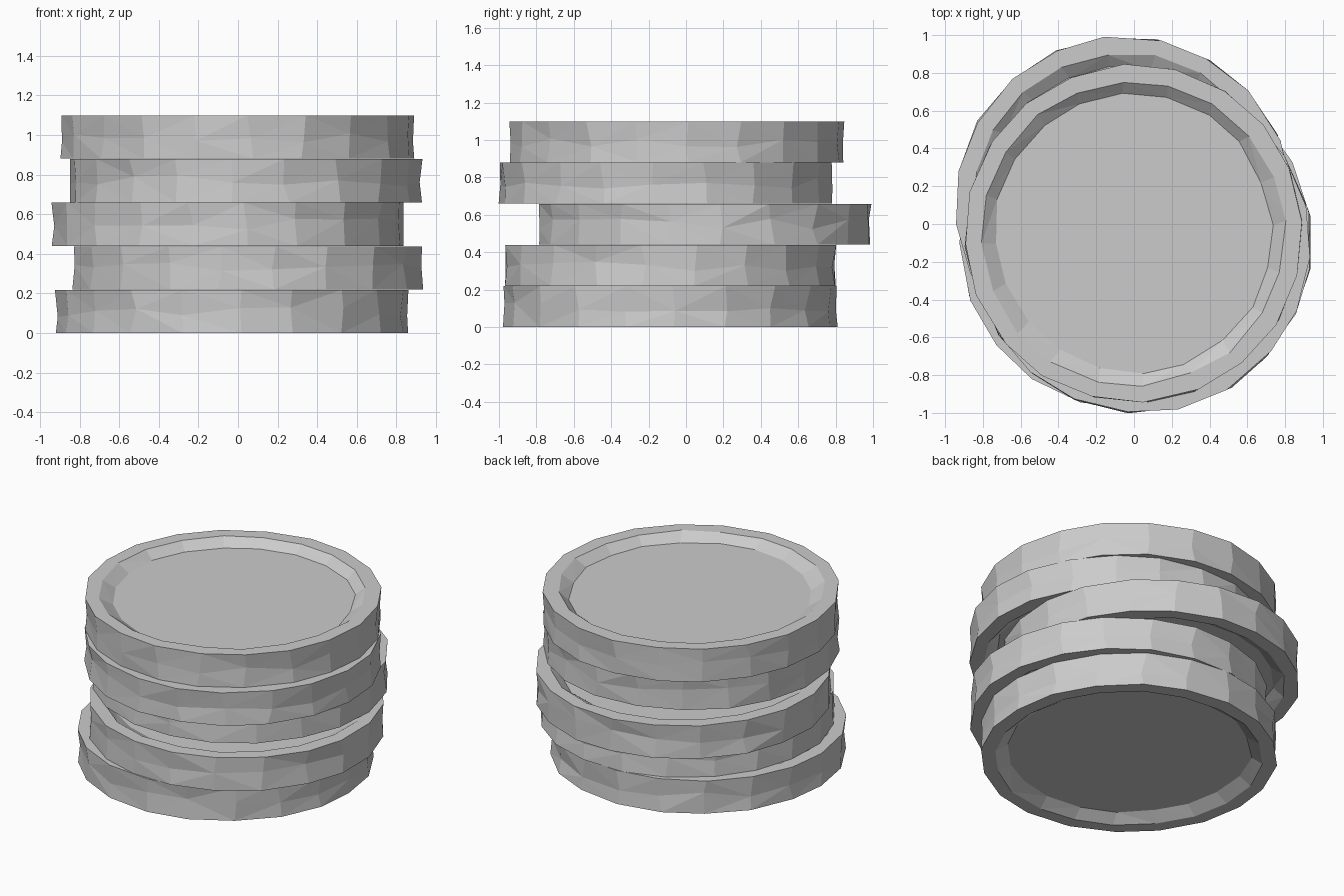
import bpy, bmesh, math, random

if "Cube" in bpy.data.objects:
    bpy.data.objects.remove(bpy.data.objects["Cube"])

random.seed(7)
SIDES = 20
THICK = 0.218
STEP = 0.22

# Cross-section of one coin: (radius, height, wobble), bottom recess to top recess
PROFILE = [
    (0.735, 0.05, 0.012),
    (0.805, 0.0, 0.008),
    (0.893, 0.0, 0.005),
    (0.886, 0.11, 0.007),
    (0.893, THICK, 0.005),
    (0.805, THICK, 0.008),
    (0.735, THICK - 0.05, 0.012),
]


def make_coin(name, x, y, z, phase):
    """Hand-struck low-poly coin with a raised rim and sunken faces."""
    bm = bmesh.new()
    rings = []
    for r, h, wob in PROFILE:
        ring = []
        for i in range(SIDES):
            a = math.radians(phase) + 2 * math.pi * i / SIDES + random.uniform(-0.02, 0.02)
            rr = r + random.uniform(-wob, wob)
            hh = h + (random.uniform(-0.03, 0.03) if h == 0.11 else 0)
            ring.append(bm.verts.new((rr * math.cos(a), rr * math.sin(a), hh)))
        rings.append(ring)
    for lo, hi in zip(rings, rings[1:]):
        for i in range(SIDES):
            j = (i + 1) % SIDES
            bm.faces.new((lo[i], lo[j], hi[j], hi[i]))
    # sunken flat faces
    bm.faces.new(list(reversed(rings[0])))
    bm.faces.new(rings[-1])
    # triangulated quads give the hammered facets
    bmesh.ops.triangulate(bm, faces=[f for f in bm.faces if len(f.verts) == 4])
    bmesh.ops.recalc_face_normals(bm, faces=bm.faces)
    mesh = bpy.data.meshes.new(name)
    bm.to_mesh(mesh)
    bm.free()
    obj = bpy.data.objects.new(name, mesh)
    obj.location = (x, y, z)
    bpy.context.collection.objects.link(obj)


# Loose stack, bottom to top: centre x, centre y, turn in degrees
STACK = [
    (-0.03, -0.085, 2),
    (0.05, -0.085, 9),
    (-0.052, 0.1, 5.7),
    (0.04, -0.107, 13.5),
    (-0.003, -0.05, 4),
]
for n, (x, y, phase) in enumerate(STACK):
    make_coin(f"coin_{n + 1}", x, y, n * STEP, phase)
